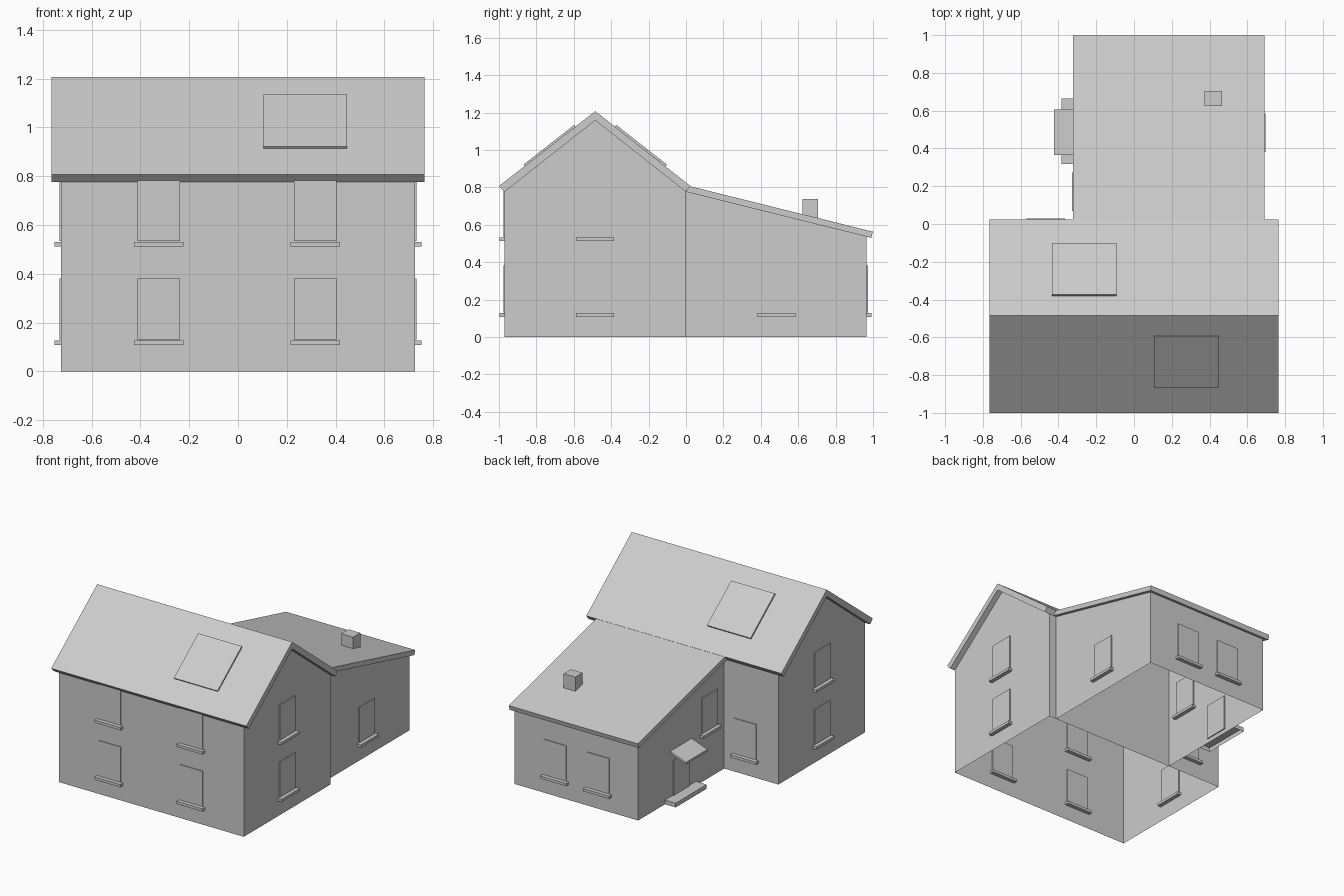
import bpy
import bmesh
from mathutils import Vector

cube = bpy.data.objects.get("Cube")
if cube:
    bpy.data.objects.remove(cube, do_unlink=True)

# One plain material for the whole house
grey = bpy.data.materials.new("light_grey")
grey.use_nodes = True
COLOUR = (0.604, 0.604, 0.604, 1.0)
grey.diffuse_color = COLOUR
grey.node_tree.nodes["Principled BSDF"].inputs["Base Color"].default_value = COLOUR


def prism(name, profile, x0, x1, drop=None):
    """Extrude a (y, z) profile from x0 to x1; drop(face) picks open faces."""
    bm = bmesh.new()
    face = bm.faces.new([bm.verts.new((x0, y, z)) for y, z in profile])
    new = bmesh.ops.extrude_face_region(bm, geom=[face])["geom"]
    moved = [v for v in new if isinstance(v, bmesh.types.BMVert)]
    bmesh.ops.translate(bm, verts=moved, vec=(x1 - x0, 0, 0))
    bmesh.ops.recalc_face_normals(bm, faces=bm.faces)
    bm.normal_update()
    if drop:
        gone = [f for f in bm.faces if drop(f)]
        bmesh.ops.delete(bm, geom=gone, context='FACES')
    mesh = bpy.data.meshes.new(name)
    bm.to_mesh(mesh)
    bm.free()
    mesh.materials.append(grey)
    obj = bpy.data.objects.new(name, mesh)
    bpy.context.collection.objects.link(obj)
    return obj


def box(name, x, y, z, drop=None):
    """Box from three (low, high) ranges."""
    profile = [(y[0], z[0]), (y[1], z[0]), (y[1], z[1]), (y[0], z[1])]
    return prism(name, profile, x[0], x[1], drop)


def slab(name, start, end, thick, x0, x1):
    """Sloping plate whose lower face runs from start to end in (y, z)."""
    a, b = Vector(start), Vector(end)
    d = (b - a).normalized()
    up = Vector((-d.y, d.x)) * thick
    if up.y < 0:
        up = -up
    return prism(name, [a, b, b + up, a + up], x0, x1)


# Wall planes
MAIN_X = 0.725
FRONT_Y = -0.97
EXT_LEFT, EXT_RIGHT = -0.30, 0.668
EXT_BACK = 0.965
RIDGE_Y = -0.485
EAVE_Z = 0.776

# Main house walls, open below and closed above by the roof
prism("main_walls",
      [(FRONT_Y, 0), (0, 0), (0, EAVE_Z), (RIDGE_Y, 1.158), (FRONT_Y, EAVE_Z)],
      -MAIN_X, MAIN_X, lambda f: abs(f.normal.z) > 0.1)

# Gabled main roof with square-cut eaves
prism("main_roof",
      [(FRONT_Y, EAVE_Z), (RIDGE_Y, 1.158), (0, EAVE_Z), (0.024, 0.807),
       (RIDGE_Y, 1.207), (-1.0, 0.807)], -0.765, 0.765)

# Rear extension walls and lean-to roof
prism("extension_walls",
      [(0, 0), (EXT_BACK, 0), (EXT_BACK, 0.537), (0, EAVE_Z)],
      EXT_LEFT, EXT_RIGHT,
      lambda f: abs(f.normal.z) > 0.1 or f.normal.y < -0.9)
slab("extension_roof", (0, EAVE_Z), (0.991, 0.53), 0.034, -0.322, 0.69)

# Roof panels, one on each slope
slab("front_roof_panel", (-0.861, 0.912), (-0.589, 1.125), 0.012, 0.105, 0.447)
slab("rear_roof_panel", (-0.381, 1.125), (-0.109, 0.912), 0.012, -0.435, -0.093)

# Vent on the extension roof
box("roof_vent", (0.374, 0.466), (0.624, 0.705), (0.60, 0.737))


def window(name, axis, plane, centre, bottom, sill=True):
    """Window plate on a wall plane, with a projecting sill underneath."""
    def part(label, half, depth, z):
        along, across = (centre - half, centre + half), (plane - depth, plane + depth)
        x, y = (across, along) if axis == 'x' else (along, across)
        box(label, x, y, z)
    part(name, 0.087, 0.007, (bottom, bottom + 0.25))
    if sill:
        part(name + "_sill", 0.102, 0.028, (bottom - 0.023, bottom - 0.004))


LOW, HIGH = 0.131, 0.535

# Front and gable windows on both floors
for floor, z in (("lower", LOW), ("upper", HIGH)):
    for side, x in (("left", 0.317), ("right", -0.325)):
        window(f"{floor}_front_window_{side}", 'y', FRONT_Y, x, z)
    for side, s in (("left", 1), ("right", -1)):
        window(f"{floor}_gable_window_{side}", 'x', s * MAIN_X, -0.487, z)

# Rear windows
window("main_rear_window", 'y', 0, -0.467, LOW)
window("extension_rear_window_left", 'y', EXT_BACK, 0.347, LOW)
window("extension_rear_window_right", 'y', EXT_BACK, 0.01, LOW)

# Extension side windows and door
window("extension_side_window", 'x', EXT_RIGHT, 0.484, LOW)
window("stair_window", 'x', EXT_LEFT, 0.17, 0.345)
window("side_door", 'x', EXT_LEFT, 0.487, 0.03, sill=False)

# Door step, hollow below
box("door_step", (-0.384, EXT_LEFT), (0.317, 0.664), (0, 0.03),
    lambda f: f.normal.z < -0.9)

# Sloping door canopy
canopy = box("door_canopy", (-0.423, EXT_LEFT), (0.365, 0.606), (0.338, 0.353))
for v in canopy.data.vertices:
    if v.co.x < -0.4:
        v.co.z -= 0.045
